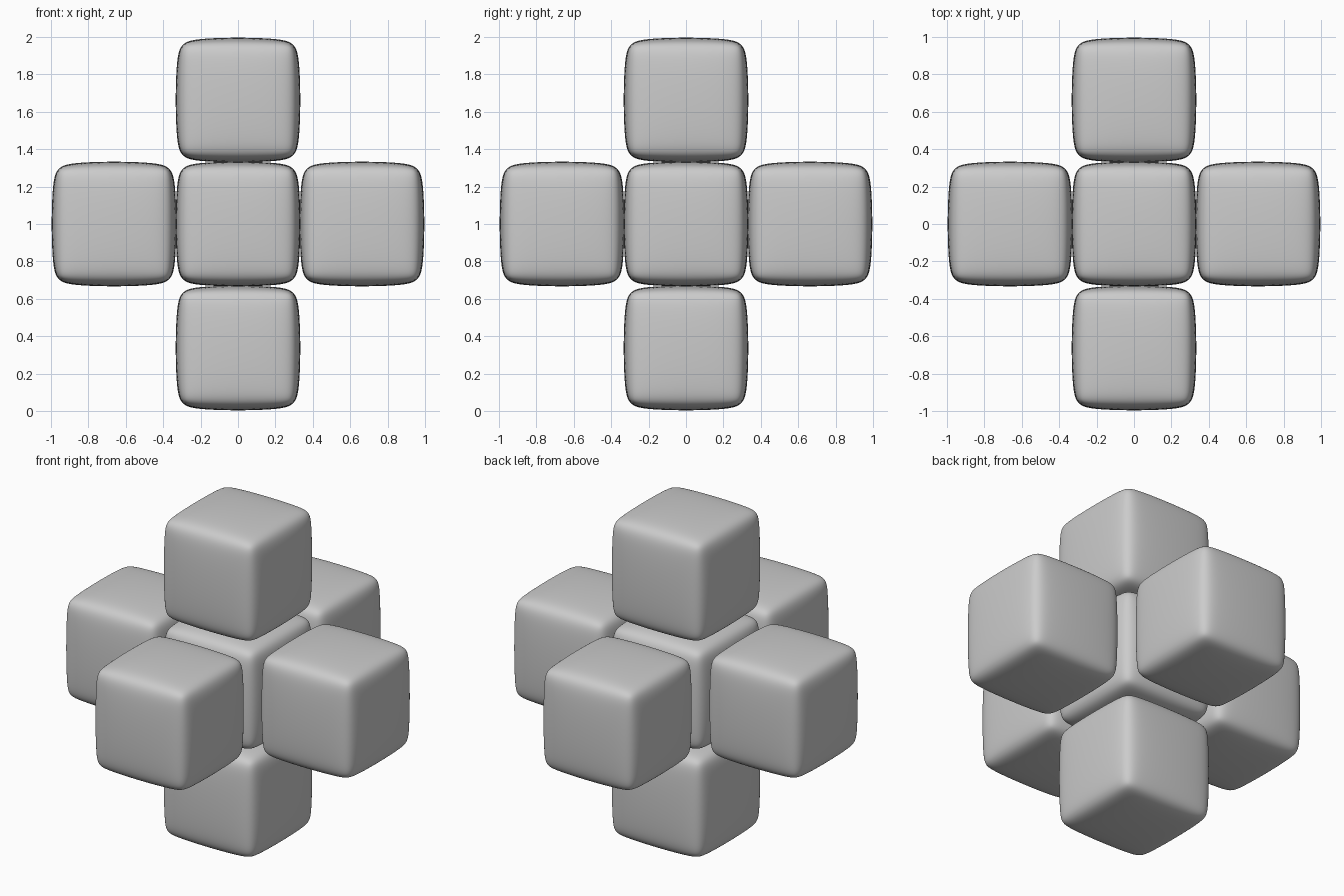
import bpy

if "Cube" in bpy.data.objects:
    bpy.data.objects.remove(bpy.data.objects["Cube"])

HALF = 0.338    # control-cage half size of one block
PITCH = 0.663   # distance between block centres


def soft_block(name, offset):
    """Bevelled cube, subdivided into a slightly puffed block."""
    x, y, z = offset
    bpy.ops.mesh.primitive_cube_add(
        size=2 * HALF, location=(x * PITCH, y * PITCH, 1.0 + z * PITCH))
    block = bpy.context.object
    block.name = name
    bevel = block.modifiers.new("soft_edges", 'BEVEL')
    bevel.width = 0.18 * HALF
    bevel.segments = 1
    subsurf = block.modifiers.new("puff", 'SUBSURF')
    subsurf.levels = subsurf.render_levels = 4
    bpy.ops.object.shade_smooth()


# Centre block with one neighbour on every side
blocks = {
    "centre_block": (0, 0, 0),
    "right_block": (1, 0, 0),
    "left_block": (-1, 0, 0),
    "back_block": (0, 1, 0),
    "front_block": (0, -1, 0),
    "top_block": (0, 0, 1),
    "bottom_block": (0, 0, -1),
}
for name, offset in blocks.items():
    soft_block(name, offset)
